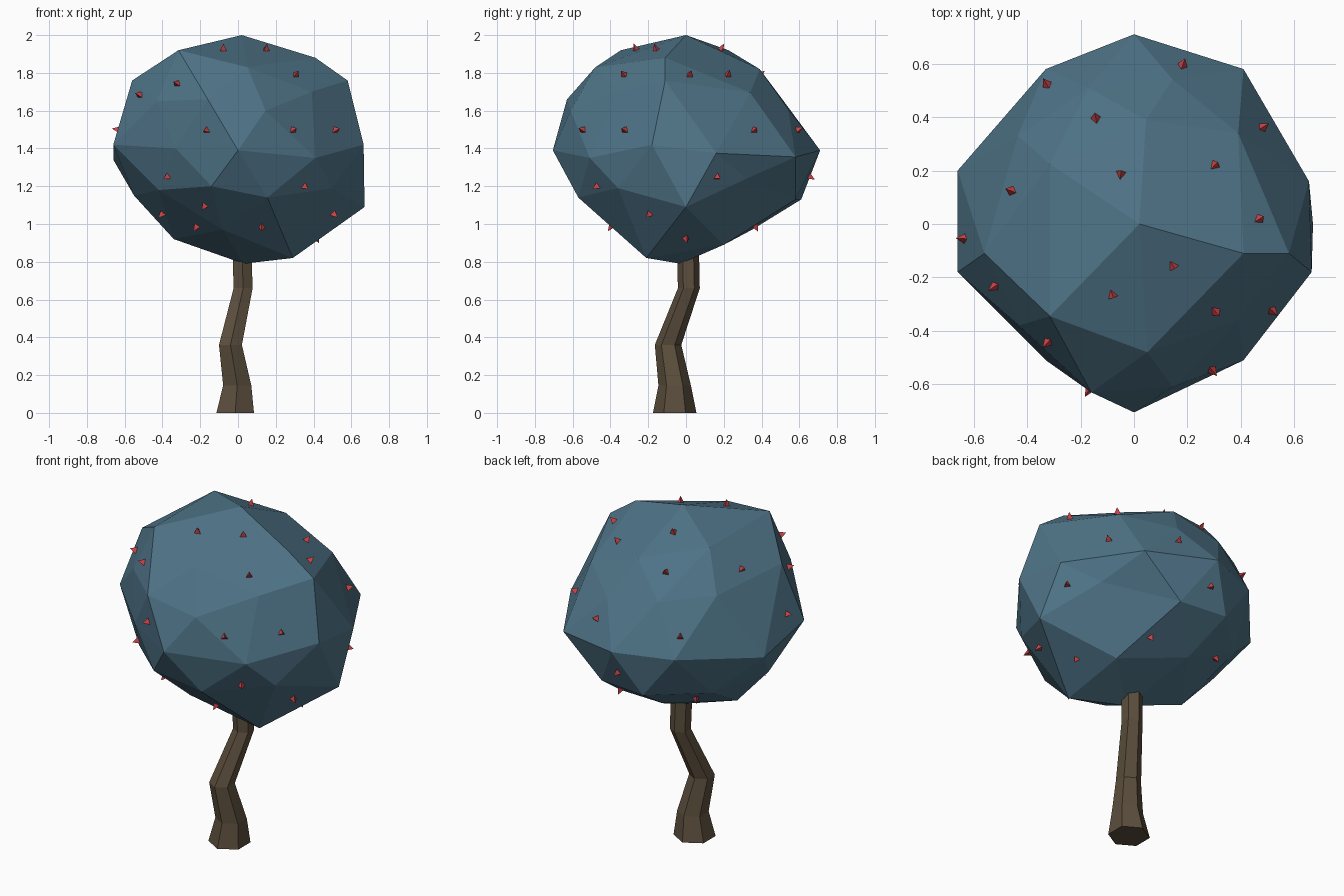
import bpy
import bmesh
from math import radians, sin, cos, pi
from mathutils import Matrix, Vector
from mathutils.bvhtree import BVHTree

default_cube = bpy.data.objects.get("Cube")
if default_cube:
    bpy.data.objects.remove(default_cube, do_unlink=True)


def make_material(name, colour):
    material = bpy.data.materials.new(name)
    material.use_nodes = True
    rgba = (*colour, 1)
    material.diffuse_color = rgba
    material.node_tree.nodes["Principled BSDF"].inputs["Base Color"].default_value = rgba
    return material


def finish(name, mesh_builder, material):
    """Turn a bmesh into a flat shaded object with one material."""
    bmesh.ops.recalc_face_normals(mesh_builder, faces=mesh_builder.faces[:])
    mesh = bpy.data.meshes.new(name)
    mesh_builder.to_mesh(mesh)
    mesh_builder.free()
    mesh.materials.append(material)
    obj = bpy.data.objects.new(name, mesh)
    bpy.context.collection.objects.link(obj)
    return obj


foliage_blue = make_material("foliage blue", (.078, .175, .245))
bark_brown = make_material("bark brown", (.105, .076, .046))
thorn_red = make_material("thorn red", (.6, .055, .06))

# Trunk: bent six-sided tube, each ring given as centre and radius
trunk_rings = [
    ((-.015, -.06, 0), .115),
    ((-.004, -.06, .145), .086),
    ((-.04, -.095, .36), .07),
    ((.027, .015, .66), .058),
    ((.02, .01, .9), .058),
]
bm = bmesh.new()
sides = 6
rings = []
for centre, radius in trunk_rings:
    ring = []
    for i in range(sides):
        angle = (i + .5) * 2 * pi / sides
        offset = Vector((cos(angle), sin(angle), 0)) * radius
        ring.append(bm.verts.new(Vector(centre) + offset))
    rings.append(ring)
for lower, upper in zip(rings, rings[1:]):
    for i in range(sides):
        j = (i + 1) % sides
        bm.faces.new((lower[i], lower[j], upper[j], upper[i]))
bm.faces.new(rings[0][::-1])
bm.faces.new(rings[-1])
finish("trunk", bm, bark_brown)

# Crown: squashed icosphere whose corners are pulled to an irregular shape
crown_pulls = [
    # peak and shoulder
    (.02, 0, 2), (.41, -.11, 1.88), (.05, -.48, 1.83), (.045, .39, 1.82),
    (-.315, -.345, 1.92), (-.315, .225, 1.92),
    # upper belt
    (.58, -.11, 1.76), (.145, -.61, 1.6), (.145, .54, 1.61), (-.435, .33, 1.7),
    (-.43, -.38, 1.65), (-.16, -.63, 1.66), (-.17, .51, 1.66),
    (-.56, -.11, 1.76), (.39, -.36, 1.7), (.39, .34, 1.695),
    # waist
    (.655, .16, 1.375), (.41, .58, 1.355), (0, .71, 1.39), (-.33, .58, 1.38),
    (-.66, .2, 1.34), (-.66, -.18, 1.42), (-.33, -.51, 1.4),
    (0, -.705, 1.39), (.41, -.51, 1.35), (.665, -.18, 1.42),
    # underside
    (.67, 0, 1.09), (.155, -.57, 1.14), (.155, .58, 1.13), (-.14, -.6, 1.2),
    (-.14, .61, 1.13), (-.55, 0, 1.15), (-.42, -.34, 1.18), (-.42, .35, 1.12),
    (.5, .32, 1.24), (.5, -.36, 1.19),
    (.29, -.21, .82), (.29, .2, .89), (-.08, -.34, .97), (-.09, .35, .97),
    (-.34, 0, .92), (.03, -.03, .79),
]
crown_centre = Vector((0, 0, 1.395))
bm = bmesh.new()
bmesh.ops.create_icosphere(bm, subdivisions=2, radius=.7)
bmesh.ops.scale(bm, vec=(1, 1, .864), verts=bm.verts[:])
bmesh.ops.translate(bm, vec=crown_centre, verts=bm.verts[:])
rest = [(vert, vert.co.copy()) for vert in bm.verts]
for pull in map(Vector, crown_pulls):
    nearest = min(rest, key=lambda pair: (pair[1] - pull).length)
    nearest[0].co = pull
bm.normal_update()
crown_surface = BVHTree.FromBMesh(bm)
finish("crown", bm, foliage_blue)

# Thorns: three-sided spikes standing on the crown, as height and compass angles
thorn_rows = [
    (1.92, (-107, -47, 105)),
    (1.785, (-47, 2, 36, 110, 165)),
    (1.74, (-126,)),
    (1.68, (-156,)),
    (1.495, (-175, -105, -62, -32, 37, 73, 122)),
    (1.25, (-132, 15, 90)),
    (1.2, (-53,)),
    (1.1, (-112,)),
    (1.055, (-160, -21, 132)),
    (.99, (-133, -72, 63)),
    (.93, (0,)),
]
bm = bmesh.new()
for height, angles in thorn_rows:
    for angle in map(radians, angles):
        outward = Vector((cos(angle), sin(angle), 0))
        point, normal, _, _ = crown_surface.ray_cast(Vector((0, 0, height)), outward)
        if point is None:
            continue
        if normal.dot(point - crown_centre) < 0:
            normal.negate()
        turn = normal.to_track_quat('Z', 'Y').to_matrix().to_4x4()
        bmesh.ops.create_cone(
            bm, cap_ends=True, segments=3, radius1=.026, radius2=0, depth=.045,
            matrix=Matrix.Translation(point + normal * .015) @ turn)
bmesh.ops.remove_doubles(bm, verts=bm.verts[:], dist=.0001)
finish("thorns", bm, thorn_red)
